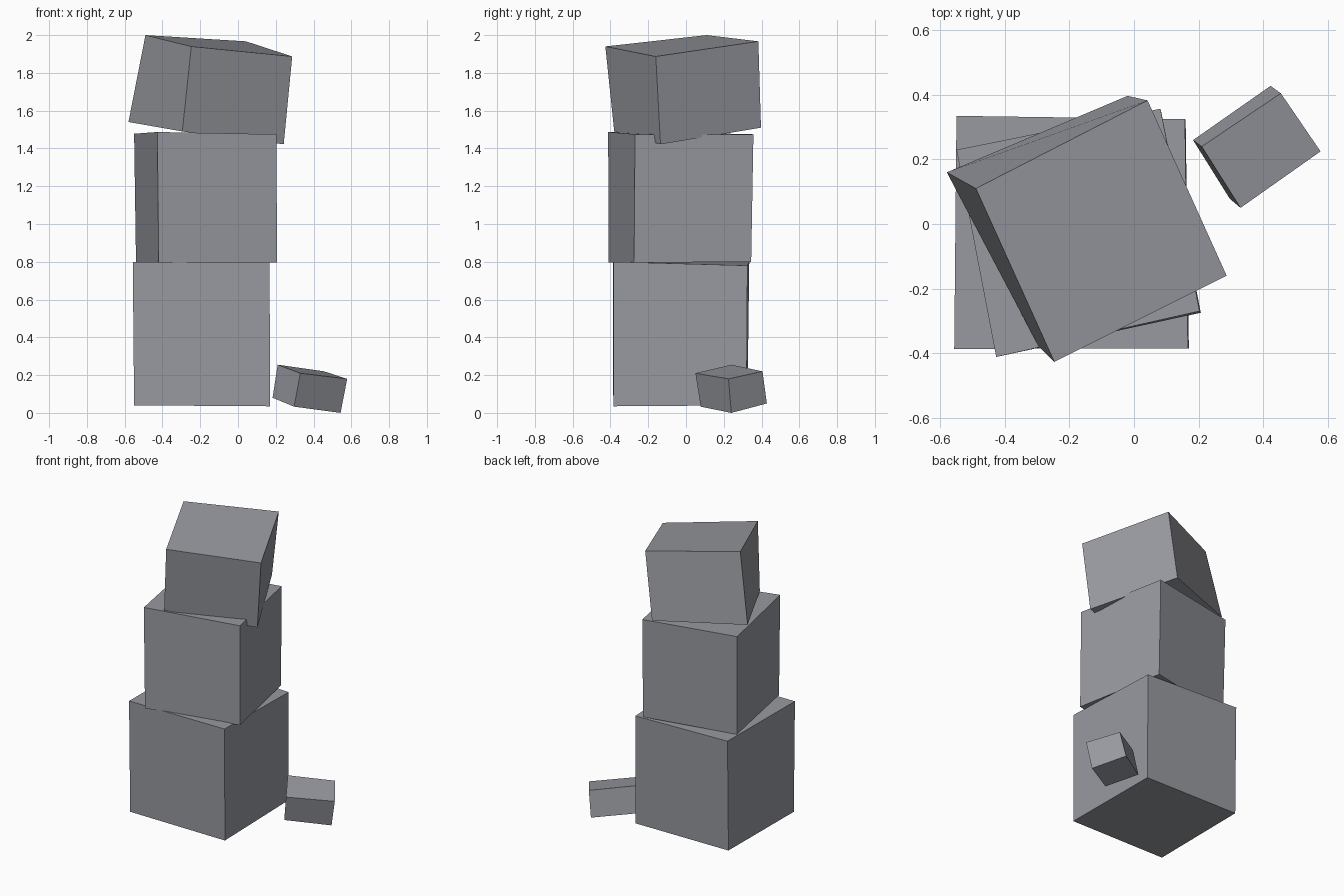
import bpy, bmesh

# Dark slate grey shared by all blocks
slate = bpy.data.materials.new("slate_grey")
slate.diffuse_color = (0.31, 0.32, 0.35, 1)


def crate(name, bottom, top):
    """Flat-faced block lofted from a bottom quad to a top quad."""
    bm = bmesh.new()
    low = [bm.verts.new(p) for p in bottom]
    high = [bm.verts.new(p) for p in top]
    bm.faces.new(low)
    bm.faces.new(high)
    for i in range(4):
        j = (i + 1) % 4
        bm.faces.new((low[i], low[j], high[j], high[i]))
    bmesh.ops.recalc_face_normals(bm, faces=bm.faces)
    mesh = bpy.data.meshes.new(name)
    bm.to_mesh(mesh)
    bm.free()
    mesh.materials.append(slate)
    bpy.context.collection.objects.link(bpy.data.objects.new(name, mesh))


# Quads run left/back, back, right, front
# Large block at the base of the stack
crate("bottom_block",
      [(-.55, .325, .045), (.16, .32, .04), (.17, -.385, .035), (-.55, -.385, .04)],
      [(-.55, .335, .80), (.158, .325, .78), (.167, -.385, .80), (-.557, -.387, .80)])

# Middle block, turned slightly
crate("middle_block",
      [(-.54, .22, .80), (.085, .345, .80), (.207, -.275, .795), (-.42, -.41, .795)],
      [(-.55, .23, 1.478), (.082, .357, 1.475), (.203, -.27, 1.475), (-.427, -.412, 1.487)])

# Tilted block on top
crate("top_block",
      [(-.58, .16, 1.54), (-.02, .397, 1.51), (.242, -.135, 1.422), (-.295, -.38, 1.49)],
      [(-.49, .11, 2.0), (.042, .383, 1.967), (.287, -.16, 1.887), (-.247, -.427, 1.94)])

# Small loose block beside the stack
crate("small_block",
      [(.183, .26, .08), (.423, .428, .05), (.543, .24, 0), (.297, .078, .033)],
      [(.21, .24, .255), (.455, .405, .22), (.578, .225, .18), (.33, .05, .21)])
